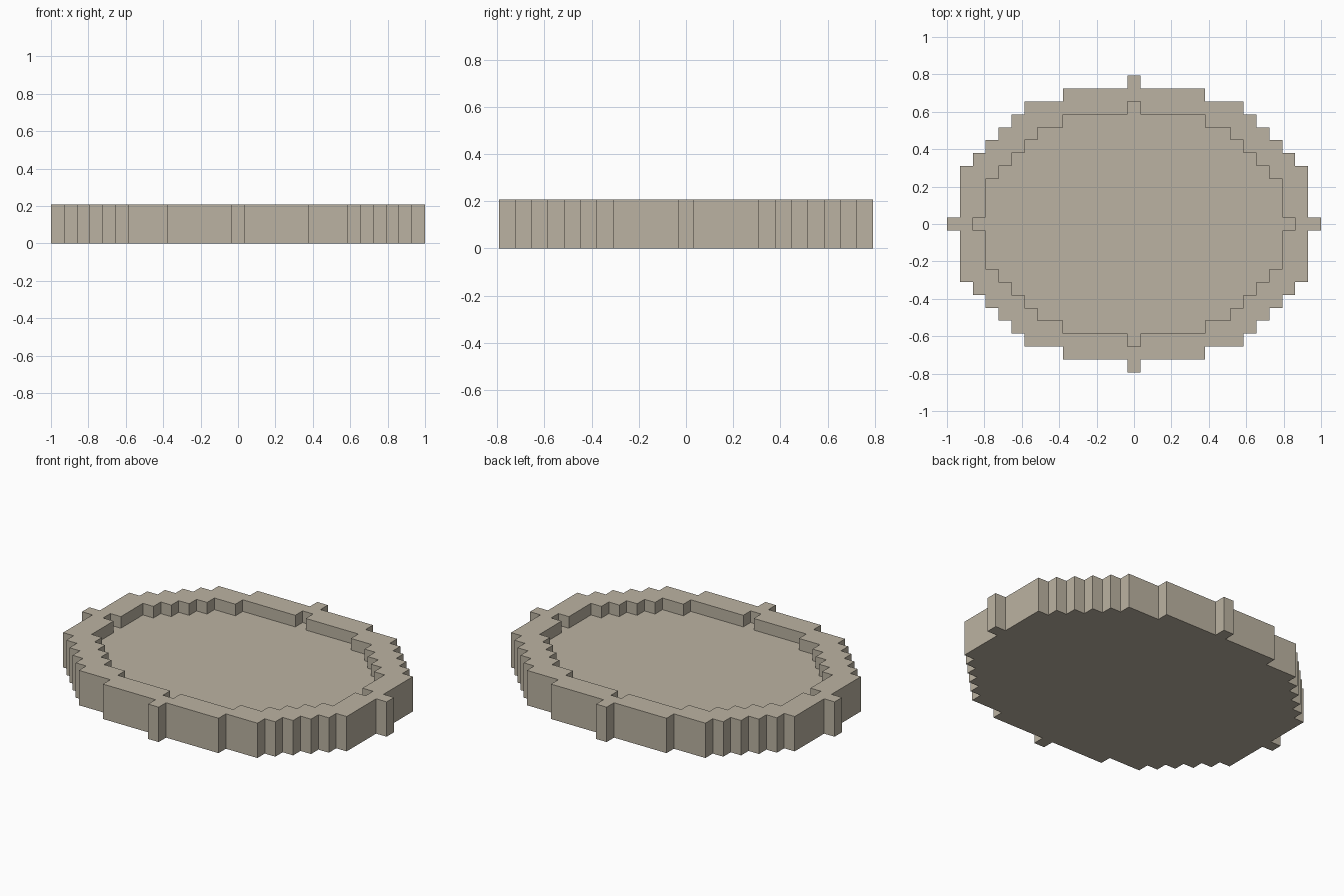
import bpy
import bmesh

cube = bpy.data.objects.get("Cube")
if cube:
    bpy.data.objects.remove(cube, do_unlink=True)

U = 2 / 29                        # one block
HEIGHT, FLOOR = 3 * U, 2 * U      # rim top and basin floor

# Outer corners of the stepped oval, one quarter, in blocks (x, y)
OUTER = [(14.5, .5), (13.5, 4.5), (12.5, 5.5), (11.5, 6.5), (10.5, 7.5),
         (9.5, 8.5), (8.5, 9.5), (5.5, 10.5), (.5, 11.5)]
INNER = [(12.5, .5), (11.5, 3.5), (10.5, 4.5), (9.5, 5.5), (8.5, 6.5),
         (7.5, 7.5), (5.5, 8.5), (.5, 9.5)]


def outline(corners):
    """Full counter-clockwise stepped outline from a quarter's corners."""
    quarter = [corners[0]]
    for (_, y0), (x1, y1) in zip(corners, corners[1:]):
        quarter += [(x1, y0), (x1, y1)]
    half = quarter + [(-x, y) for x, y in reversed(quarter)]
    return [(x * U, y * U) for x, y in half + [(-x, -y) for x, y in half]]


def ring(bm, points, z):
    return [bm.verts.new((x, y, z)) for x, y in points]


def walls(bm, low, high):
    n = len(low)
    for i in range(n):
        j = (i + 1) % n
        bm.faces.new((low[i], low[j], high[j], high[i]))


def loop_edges(bm, verts):
    return [bm.edges.get((verts[i - 1], verts[i])) for i in range(len(verts))]


# Stone colour
stone = bpy.data.materials.new("warm_grey_stone")
stone.use_nodes = True
colour = (0.50, 0.45, 0.36, 1)
stone.diffuse_color = colour
stone.node_tree.nodes["Principled BSDF"].inputs["Base Color"].default_value = colour

# Basin: underside, outer walls, inner walls, sunken floor
bm = bmesh.new()
outer, inner = outline(OUTER), outline(INNER)
bottom, outer_top = ring(bm, outer, 0), ring(bm, outer, HEIGHT)
floor, inner_top = ring(bm, inner, FLOOR), ring(bm, inner, HEIGHT)
bm.faces.new(list(reversed(bottom)))
bm.faces.new(floor)
walls(bm, bottom, outer_top)
walls(bm, inner_top, floor)

# Flat rim between the two stepped outlines
bmesh.ops.triangle_fill(bm, use_beauty=True, normal=(0, 0, 1),
                        edges=loop_edges(bm, outer_top) + loop_edges(bm, inner_top))
bmesh.ops.recalc_face_normals(bm, faces=bm.faces)

mesh = bpy.data.meshes.new("stepped_basin")
bm.to_mesh(mesh)
bm.free()
mesh.materials.append(stone)
basin = bpy.data.objects.new("stepped_basin", mesh)
bpy.context.collection.objects.link(basin)
